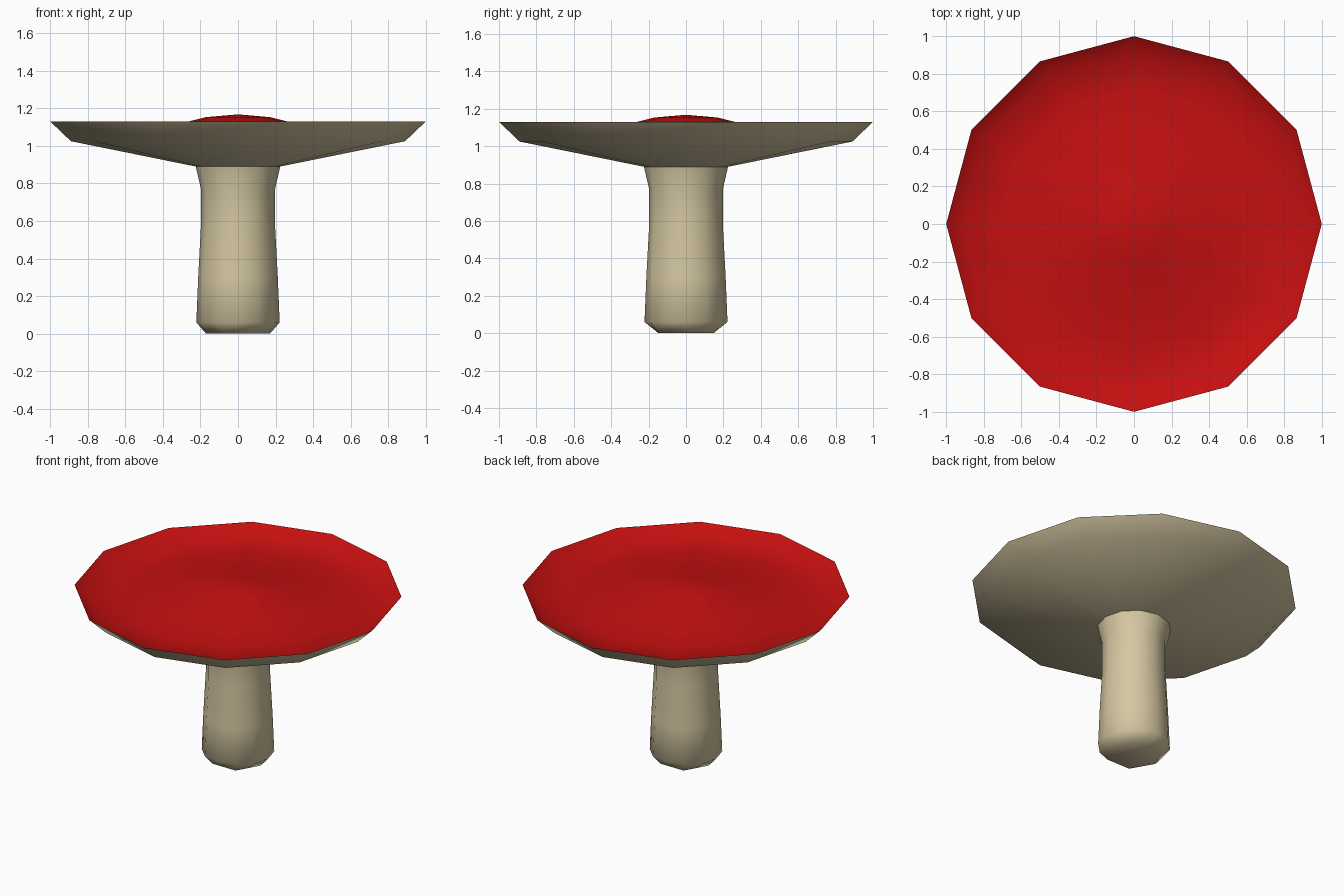
import bpy, bmesh, math

if "Cube" in bpy.data.objects:
    bpy.data.objects.remove(bpy.data.objects["Cube"])

SIDES = 12


def material(name, colour):
    m = bpy.data.materials.new(name)
    m.diffuse_color = (*colour, 1.0)
    m.use_nodes = True
    m.node_tree.nodes["Principled BSDF"].inputs["Base Color"].default_value = m.diffuse_color
    return m


def lathe(name, profile, mat, start_pole=False, end_pole=False, hex_first=False):
    """Turn (radius, height) points around z into a 12-sided surface, listed bottom-outside to top."""
    bm = bmesh.new()
    rings = []
    for i, (r, z) in enumerate(profile):
        ring = []
        for k in range(SIDES):
            a = 2 * math.pi * k / SIDES
            # the foot ring is six-sided: odd points sit on the hexagon's edges
            rr = r * math.cos(math.pi / 6) if (hex_first and i == 0 and k % 2) else r
            ring.append(bm.verts.new((rr * math.cos(a), rr * math.sin(a), z)))
        rings.append(ring)
    for lower, upper in zip(rings, rings[1:]):
        for k in range(SIDES):
            n = (k + 1) % SIDES
            bm.faces.new((lower[k], lower[n], upper[n], upper[k]))
    if start_pole:
        bm.faces.new(rings[0][::-1])
    if end_pole is not False:
        tip = bm.verts.new((0, 0, end_pole))
        for k in range(SIDES):
            bm.faces.new((rings[-1][k], rings[-1][(k + 1) % SIDES], tip))
    mesh = bpy.data.meshes.new(name)
    bm.to_mesh(mesh)
    bm.free()
    ob = bpy.data.objects.new(name, mesh)
    bpy.context.collection.objects.link(ob)
    mesh.materials.append(mat)
    bpy.ops.object.select_all(action='DESELECT')
    ob.select_set(True)
    bpy.context.view_layer.objects.active = ob
    bpy.ops.object.shade_smooth_by_angle(angle=math.radians(65))
    return ob


cream = material("cream", (0.66, 0.57, 0.36))
red = material("red", (0.56, 0.005, 0.005))

# stem, flaring into the shallow underside of the cap and its bevelled rim
lathe("stem_and_underside",
      [(0.17, 0.0), (0.222, 0.06), (0.212, 0.30), (0.197, 0.58), (0.197, 0.77),
       (0.225, 0.89), (0.89, 1.025), (1.0, 1.13)],
      cream, start_pole=True, hex_first=True)

# red cap top: sloping lip, shallow dish and a low central dome
lathe("cap_top",
      [(1.0, 1.13), (0.925, 1.072), (0.70, 1.068), (0.43, 1.088), (0.17, 1.153)],
      red, end_pole=1.168)
